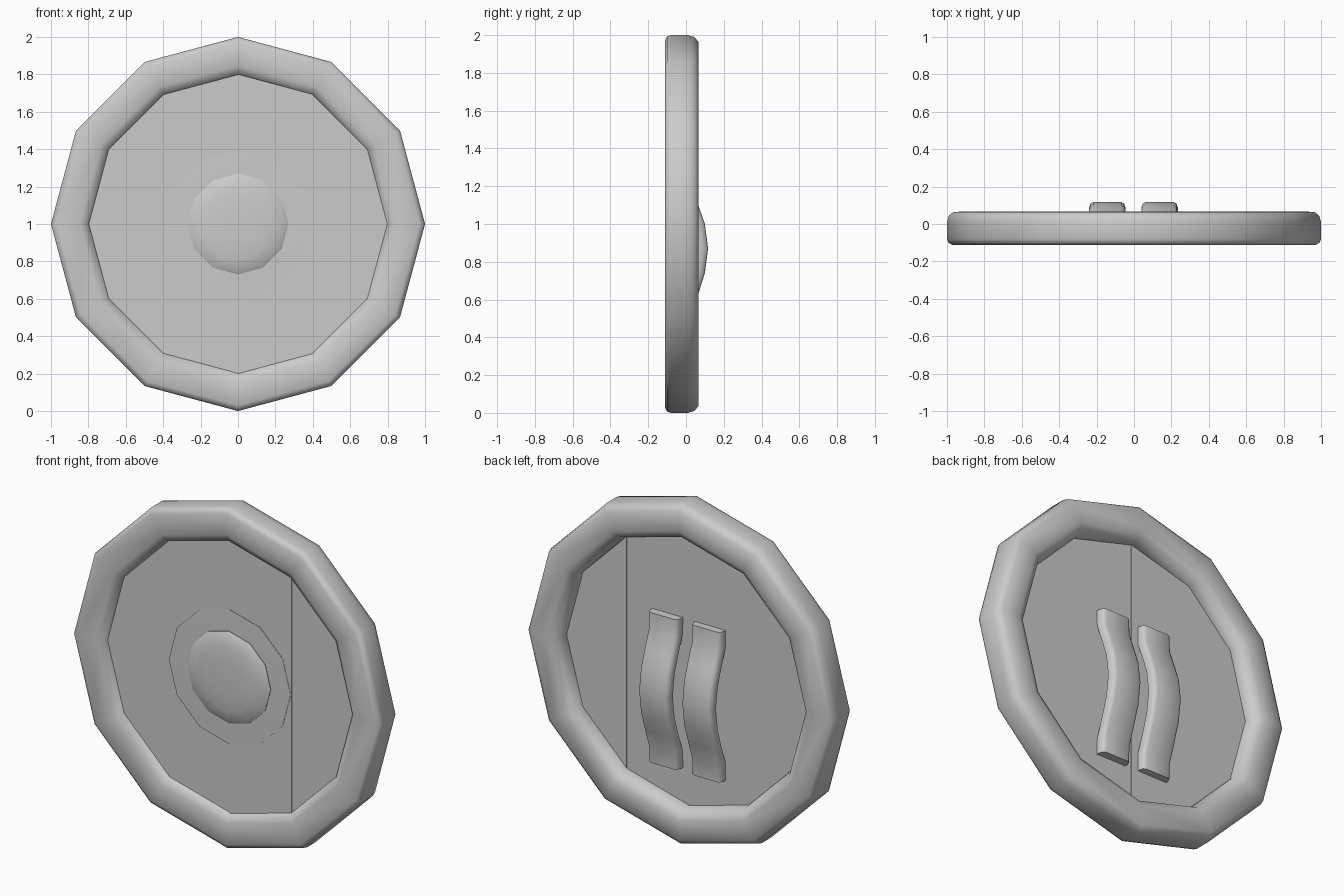
import bpy, bmesh, math

if "Cube" in bpy.data.objects:
    bpy.data.objects.remove(bpy.data.objects["Cube"])

grey = bpy.data.materials.new("plain_grey")
grey.diffuse_color = (0.6, 0.6, 0.6, 1)
grey.use_nodes = True
grey.node_tree.nodes["Principled BSDF"].inputs["Base Color"].default_value = grey.diffuse_color


def finish(name, bm, smooth=None):
    bmesh.ops.remove_doubles(bm, verts=bm.verts, dist=1e-5)
    bmesh.ops.recalc_face_normals(bm, faces=bm.faces)
    me = bpy.data.meshes.new(name)
    bm.to_mesh(me)
    bm.free()
    me.materials.append(grey)
    ob = bpy.data.objects.new(name, me)
    bpy.context.collection.objects.link(ob)
    if smooth:
        bpy.ops.object.select_all(action='DESELECT')
        ob.select_set(True)
        bpy.context.view_layer.objects.active = ob
        bpy.ops.object.shade_smooth_by_angle(angle=math.radians(smooth))
    return ob


def bridge(bm, a, b):
    n = len(a)
    for i in range(n):
        bm.faces.new((a[i], a[(i + 1) % n], b[(i + 1) % n], b[i]))


def lathe(name, profile, closed, smooth, n=12):
    # twelve-sided rings around the y axis at z = 1
    bm = bmesh.new()
    rings = [[bm.verts.new((r * math.cos(2 * math.pi * k / n), y,
                            1 + r * math.sin(2 * math.pi * k / n)))
              for k in range(n)] for r, y in profile]
    for a, b in zip(rings, rings[1:]):
        bridge(bm, a, b)
    if closed:
        bridge(bm, rings[-1], rings[0])
    else:
        bm.faces.new(rings[0])
        bm.faces.new(rings[-1])
    return finish(name, bm, smooth)


# thick rounded rim
lathe("rim", [(0.79, -0.05), (0.805, -0.088), (0.845, -0.11), (0.97, -0.112),
              (0.993, -0.10), (1.0, -0.08), (1.0, 0.01), (0.99, 0.045),
              (0.965, 0.065), (0.85, 0.067), (0.81, 0.045), (0.79, 0.0)],
      True, 50)

# four planks, each a slice of a twelve-sided disc, at slightly different depths
R = 0.8
disc = [(R * math.cos(math.pi * k / 6), 1 + R * math.sin(math.pi * k / 6))
        for k in range(12)]
for i, step in enumerate((0.0, -0.002, -0.006, -0.002)):
    lo, hi = -R + i * R / 2, -R + (i + 1) * R / 2
    outline = [p for p in disc if lo - 1e-4 <= p[0] <= hi + 1e-4]
    mx = sum(p[0] for p in outline) / len(outline)
    outline.sort(key=lambda p: math.atan2(p[1] - 1, p[0] - mx))
    bm = bmesh.new()
    front = [bm.verts.new((x, -0.069 + step, z)) for x, z in outline]
    back = [bm.verts.new((x, -0.02 + step, z)) for x, z in outline]
    bm.faces.new(front)
    bm.faces.new(back)
    bridge(bm, front, back)
    finish(f"plank_{i + 1}", bm)

# flat flange and low dome at the front centre
lathe("boss_flange", [(0.395, -0.03), (0.395, -0.077), (0.265, -0.08)], False, 30)
lathe("boss_dome", [(0.27, -0.05), (0.27, -0.083), (0.245, -0.096),
                    (0.19, -0.106), (0.11, -0.112)], False, 50)

# two bowed arm straps on the back: (height, outer depth)
path = [(1.30, 0.022), (1.20, 0.027), (1.10, 0.065), (1.0, 0.10), (0.87, 0.117),
        (0.74, 0.10), (0.63, 0.065), (0.52, 0.027), (0.42, 0.022)]
T = 0.05
for side, cx in (("left", -0.143), ("right", 0.137)):
    bm = bmesh.new()
    rings = [[bm.verts.new((cx + dx, y + dy, z)) for dx, dy in
              ((-0.098, -T), (0.098, -T), (0.098, -0.03), (0.09, -0.008),
               (0.075, 0), (-0.075, 0), (-0.09, -0.008), (-0.098, -0.03))]
             for z, y in path]
    for a, b in zip(rings, rings[1:]):
        bridge(bm, a, b)
    bm.faces.new(rings[0])
    bm.faces.new(rings[-1])
    finish(f"arm_strap_{side}", bm, 50)
